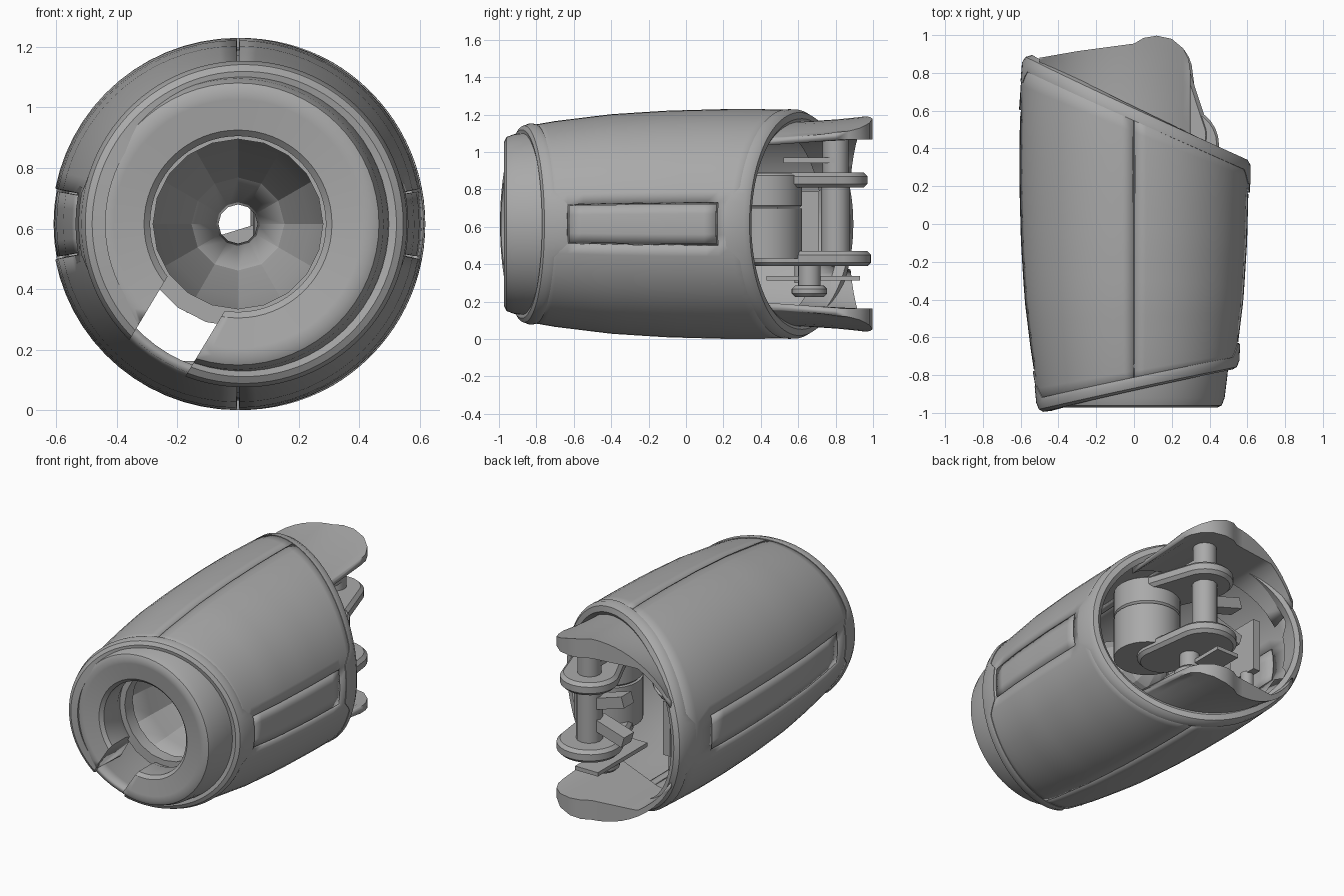
import bpy, bmesh, math
from mathutils import Vector, Matrix

if "Cube" in bpy.data.objects:
    bpy.data.objects.remove(bpy.data.objects["Cube"], do_unlink=True)

mat = bpy.data.materials.new("plain_grey")
mat.use_nodes = True
GREY = (0.4, 0.4, 0.4, 1)
mat.diffuse_color = GREY
mat.node_tree.nodes["Principled BSDF"].inputs["Base Color"].default_value = GREY

AXIS_Z = 0.615
PI = math.pi


def finish(name, bm, solid=0, angle=35):
    bmesh.ops.recalc_face_normals(bm, faces=bm.faces)
    mesh = bpy.data.meshes.new(name)
    bm.to_mesh(mesh)
    bm.free()
    mesh.materials.append(mat)
    ob = bpy.data.objects.new(name, mesh)
    bpy.context.collection.objects.link(ob)
    if solid:
        mod = ob.modifiers.new("Thickness", 'SOLIDIFY')
        mod.thickness, mod.offset = solid, 0
    bpy.ops.object.select_all(action='DESELECT')
    ob.select_set(True)
    bpy.context.view_layer.objects.active = ob
    bpy.ops.object.shade_smooth_by_angle(angle=math.radians(angle))
    return ob


def lin(a, b, n):
    return [a + (b - a) * i / n for i in range(n + 1)]


def interp(points, x):
    if x <= points[0][0]:
        return points[0][1]
    for (x0, y0), (x1, y1) in zip(points, points[1:]):
        if x <= x1:
            return y0 + (y1 - y0) * (x - x0) / (x1 - x0)
    return points[-1][1]


def polar(a, y, r):
    return Vector((r * math.cos(a), y, AXIS_Z + r * math.sin(a)))


def grid(name, us, vs, f, wrap_u=False, wrap_v=False, skip=None, solid=0, angle=35):
    bm = bmesh.new()
    rows = [[bm.verts.new(f(u, v)) for v in vs] for u in us]
    nu, nv = len(us), len(vs)
    for i in range(nu if wrap_u else nu - 1):
        for j in range(nv if wrap_v else nv - 1):
            if skip and skip(us[i], us[i + 1], vs[j], vs[j + 1]):
                continue
            k, m = (i + 1) % nu, (j + 1) % nv
            bm.faces.new((rows[i][j], rows[k][j], rows[k][m], rows[i][m]))
    return finish(name, bm, solid, angle)


# Barrel body: bulging radius with slanted front and back edges
BULGE = [(-1, 0.495), (-0.9, 0.515), (-0.7, 0.55), (-0.4, 0.587), (-0.1, 0.606),
         (0.2, 0.614), (0.45, 0.614), (0.65, 0.607), (0.9, 0.585)]


def front_y(a):
    return -0.847 + 0.218 * 0.515 * math.cos(a)


def back_y(a):
    return 0.587 - 0.462 * 0.59 * math.cos(a)


def on_barrel(a, t, depth=0.0):
    y = front_y(a) + (back_y(a) - front_y(a)) * t
    return polar(a, y, interp(BULGE, y) - depth)


WIN, T0, T1 = 0.19, 0.1, 0.86
rows = [0, 0.05, T0] + lin(0.18, 0.8, 9) + [T1, 0.93, 1]
half = lin(-PI / 2 + 0.006, -WIN, 14) + lin(-WIN, WIN, 4)[1:] + lin(WIN, PI / 2 - 0.006, 14)[1:]


def in_window(u0, u1, v0, v1):
    e = 0.001
    return u0 > -WIN - e and u1 < WIN + e and v0 > T0 - e and v1 < T1 + e


for side, turn in (("left", 0), ("right", PI)):
    grid(side + "_shell", half, rows, lambda a, t: on_barrel(a + turn, t, 0.015),
         skip=in_window, solid=0.03)
    # Side panel set in the shell window
    grid(side + "_panel", lin(-WIN + 0.011, WIN - 0.011, 4), lin(T0 + 0.007, T1 - 0.007, 12),
         lambda a, t: on_barrel(a + turn, t, 0.02), solid=0.025)

# Strips behind the top and bottom seams
for side, mid in (("top", PI / 2), ("bottom", -PI / 2)):
    grid(side + "_seam_backing", lin(mid - 0.04, mid + 0.04, 2), lin(0.02, 0.97, 12),
         lambda a, t: on_barrel(a, t, 0.036), solid=0.008)


# Slanted rims, stepping inward beside each panel
def rim(name, edge, sign, section):
    def point(a, s):
        off, h, stepped = s
        flank = abs(math.sin(a))
        step = 0.065 * min(1, max(0, (0.3 - flank) / 0.09)) if stepped else 0
        y = edge(a) + sign * (off + step)
        return polar(a, y, interp(BULGE, y) + h)
    return grid(name, lin(0, 2 * PI, 96)[:-1], section, point, wrap_u=True, wrap_v=True)


front_rim = rim("front_rim", front_y, 1,
                [(-0.03, -0.06, 0), (-0.035, -0.015, 0), (-0.022, 0.005, 0),
                 (0.012, 0.012, 0), (0.035, 0.004, 1), (0.035, -0.05, 1)])
rim("back_rim", back_y, -1,
    [(-0.02, -0.075, 0), (-0.035, -0.045, 0), (-0.025, -0.012, 0),
     (0.005, 0.004, 0), (0.04, 0.003, 1), (0.04, -0.06, 1)])


# Turned parts around the long axis
def lathe(name, profile, n, closed, solid=0, angle=35):
    return grid(name, lin(0, 2 * PI, n)[:-1], profile, lambda a, p: polar(a, p[1], p[0]),
                wrap_u=True, wrap_v=closed, solid=solid, angle=angle)


collar = lathe("front_collar",
               [(0.505, -0.68), (0.495, -0.8), (0.48, -0.92), (0.465, -0.96), (0.44, -0.972),
                (0.41, -0.968), (0.31, -0.955), (0.29, -0.935), (0.29, -0.8), (0.33, -0.7)],
               64, True)
lathe("inner_funnel", [(0.33, -0.72), (0.31, -0.5), (0.25, -0.15), (0.16, 0.12), (0.07, 0.22)],
      12, False, 0.015, 20)
lathe("funnel_ring", [(0.34, -0.74), (0.34, -0.66), (0.28, -0.66), (0.28, -0.74)], 20, True)


def box(name, centre, size, turn=None):
    bm = bmesh.new()
    m = Matrix.Translation(centre) @ (turn or Matrix()) @ Matrix.Diagonal((*size, 1))
    bmesh.ops.create_cube(bm, size=1, matrix=m)
    return finish(name, bm)


# Notch through the lower corner of the collar
direction = math.radians(239)
cutter = box("notch_cutter", polar(direction, -0.85, 0.38), (0.31, 0.5, 0.22),
             Matrix.Rotation(-direction, 4, 'Y'))
for ob in (collar, front_rim):
    mod = ob.modifiers.new("Notch", 'BOOLEAN')
    mod.operation, mod.solver, mod.object = 'DIFFERENCE', 'EXACT', cutter
    bpy.context.view_layer.objects.active = ob
    bpy.ops.object.modifier_apply(modifier=mod.name)
bpy.data.objects.remove(cutter, do_unlink=True)

# Curved ears carrying the hinge, above and below
TIP = [(-0.5, 0.88), (-0.3, 0.915), (0, 0.955), (0.05, 0.985), (0.12, 0.997),
       (0.2, 0.98), (0.26, 0.93), (0.29, 0.87), (0.3, 0.8)]
ear_x = lin(-0.5, 0, 10) + [x for x, y in TIP[3:]]
for side, sign in (("top", 1), ("bottom", -1)):
    def ear_point(x, s):
        t, upper = s
        start = 0.48 - 0.462 * x
        y = start + (interp(TIP, x) - start) * t
        r = 0.545 + 0.03 * t * t
        outer = math.sqrt(r * r - x * x)
        z = outer if upper else min(0.452, outer - 0.04)
        return Vector((x, y, AXIS_Z + sign * z))
    ear = [(t, 1) for t in (0, 0.35, 0.7, 0.9, 1)] + [(1, 0), (0, 0)]
    bm_ear = grid(side + "_ear", ear_x, ear, ear_point, wrap_v=True)
    bm = bmesh.new()
    bm.from_mesh(bm_ear.data)
    bmesh.ops.holes_fill(bm, edges=[e for e in bm.edges if e.is_boundary])
    bm.to_mesh(bm_ear.data)
    bm.free()


# Upright hinge parts; two circles are joined into one rounded link
def upright(name, z0, z1, *circles, n=28, bevel=0.0):
    bm = bmesh.new()
    for x, y, r in circles:
        for z, rr in ((z0, r - bevel), (z0 + bevel, r), (z1 - bevel, r), (z1, r - bevel)):
            for a in lin(0, 2 * PI, n)[:-1]:
                bm.verts.new((x + rr * math.cos(a), y + rr * math.sin(a), z))
    bmesh.ops.remove_doubles(bm, verts=bm.verts, dist=0.0005)
    out = bmesh.ops.convex_hull(bm, input=bm.verts)
    junk = set(out["geom_interior"]) | set(out["geom_unused"])
    bmesh.ops.delete(bm, geom=[v for v in junk if isinstance(v, bmesh.types.BMVert)],
                     context='VERTS')
    return finish(name, bm)


PX, PY = 0.12, 0.8
upright("hinge_pin", 0.47, 0.82, (PX, PY, 0.078), n=12)
upright("upper_pin", 0.86, 1.09, (PX, PY, 0.07))
upright("upper_link", 0.81, 0.89, (PX, PY, 0.17), (0.25, 0.47, 0.15), bevel=0.02)
upright("lower_link", 0.39, 0.47, (PX, PY, 0.19), (0.2, 0.5, 0.15), bevel=0.02)
upright("motor_lower", 0.43, 0.697, (0.25, 0.42, 0.2))
upright("motor_upper", 0.703, 0.885, (0.25, 0.42, 0.2), bevel=0.012)
upright("knob_stem", 0.27, 0.41, (PX, 0.66, 0.06))
upright("knob", 0.225, 0.285, (PX, 0.66, 0.095), bevel=0.018)
box("lower_plate", (0.05, 0.68, 0.325), (0.16, 0.5, 0.025))
box("upper_plate", (0.12, 0.66, 0.955), (0.14, 0.28, 0.03))

# Bracket work between the hinge and the shell
box("side_plate", (-0.36, 0.6, 0.62), (0.05, 0.22, 0.34))
box("hinge_arm_upper", (-0.03, 0.78, 0.74), (0.22, 0.1, 0.07), Matrix.Rotation(0.3, 4, 'Y'))
box("hinge_arm_lower", (-0.03, 0.78, 0.55), (0.22, 0.1, 0.07), Matrix.Rotation(-0.3, 4, 'Y'))
upright("side_piston", 0.3, 0.46, (-0.36, 0.62, 0.04), n=16)
